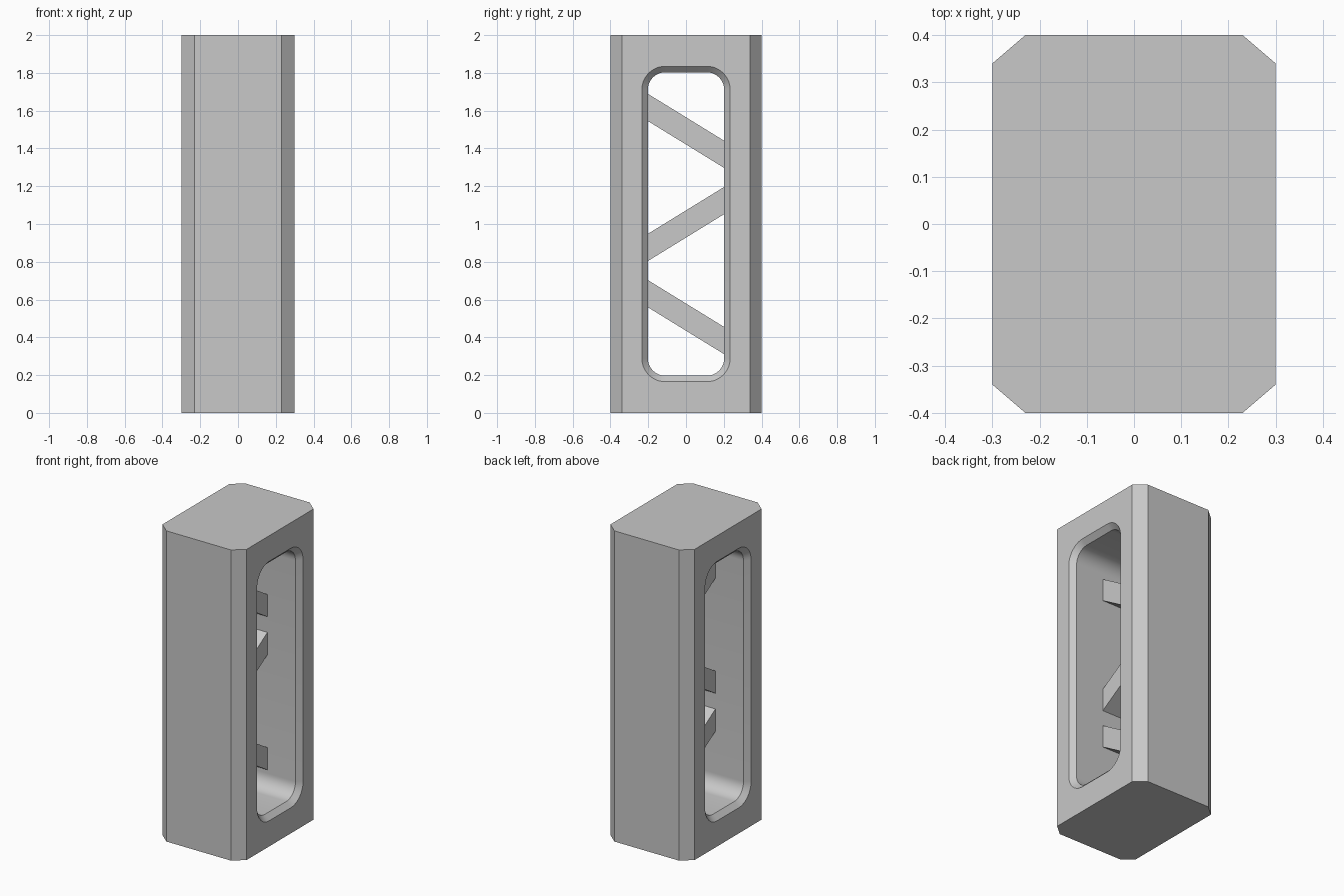
import bpy
import bmesh
from math import cos, sin, radians
from mathutils import Vector

cube = bpy.data.objects.get("Cube")
if cube:
    bpy.data.objects.remove(cube, do_unlink=True)

grey = bpy.data.materials.new("plain_grey")
grey.use_nodes = True
grey.diffuse_color = (0.58, 0.58, 0.58, 1)
grey.node_tree.nodes["Principled BSDF"].inputs["Base Color"].default_value = grey.diffuse_color


def loft(name, loops):
    """Solid skinned through matching point loops, capped at both ends."""
    bm = bmesh.new()
    rings = [[bm.verts.new(p) for p in loop] for loop in loops]
    for a, b in zip(rings, rings[1:]):
        for i in range(len(a)):
            j = (i + 1) % len(a)
            bm.faces.new((a[i], a[j], b[j], b[i]))
    bm.faces.new(rings[0])
    bm.faces.new(rings[-1])
    bmesh.ops.recalc_face_normals(bm, faces=bm.faces)
    mesh = bpy.data.meshes.new(name)
    bm.to_mesh(mesh)
    bm.free()
    mesh.materials.append(grey)
    obj = bpy.data.objects.new(name, mesh)
    bpy.context.collection.objects.link(obj)
    return obj


def slot_loop(x, grow, steps=10):
    """Rounded rectangle in the YZ plane, offset outward by grow."""
    radius = 0.092
    loop = []
    for k, (sy, sz) in enumerate(((1, 1), (-1, 1), (-1, -1), (1, -1))):
        cy, cz = sy * (SLOT_Y - radius), 1 + sz * (SLOT_Z - radius)
        for i in range(steps + 1):
            a = radians(90 * (k + i / steps))
            loop.append((x, cy + (radius + grow) * cos(a), cz + (radius + grow) * sin(a)))
    return loop


SLOT_Y, SLOT_Z = 0.202, 0.803
HALF_X, CHAMFER = 0.3, 0.032

# Column with four chamfered upright corners
quarter = [(0.3, 0.34), (0.23, 0.4)]
outline = []
for sx, sy in ((1, 1), (-1, 1), (-1, -1), (1, -1)):
    corner = [(sx * x, sy * y) for x, y in quarter]
    outline += corner if sx * sy > 0 else corner[::-1]
column = loft("column", [[(x, y, z) for x, y in outline] for z in (0, 2)])

# Through slot with a chamfered rim on both sides
over = 0.02
cutter = loft("slot_cutter", [
    slot_loop(-HALF_X - over, CHAMFER + over), slot_loop(-HALF_X + CHAMFER, 0),
    slot_loop(HALF_X - CHAMFER, 0), slot_loop(HALF_X + over, CHAMFER + over)])
cutter.hide_render = True
cut = column.modifiers.new("slot", "BOOLEAN")
cut.operation = "DIFFERENCE"
cut.solver = "EXACT"
cut.object = cutter
bpy.context.view_layer.objects.active = column
for obj in bpy.context.selected_objects:
    obj.select_set(False)
column.select_set(True)
bpy.ops.object.modifier_apply(modifier=cut.name)
bpy.data.objects.remove(cutter, do_unlink=True)
bpy.ops.object.shade_smooth_by_angle(angle=radians(25))

# Zigzag braces spanning the slot
half_width, half_height, slope = 0.068, 0.072, 0.615
for name, z, sign in (("lower_brace", 0.507, -1), ("middle_brace", 1.0, 1), ("upper_brace", 1.493, -1)):
    loops = []
    for y in (-SLOT_Y - 0.003, SLOT_Y + 0.003):
        mid = Vector((0, y, z + sign * slope * y))
        loops.append([mid + Vector((sx * half_width, 0, sz * half_height))
                      for sx, sz in ((-1, -1), (1, -1), (1, 1), (-1, 1))])
    loft(name, loops)
